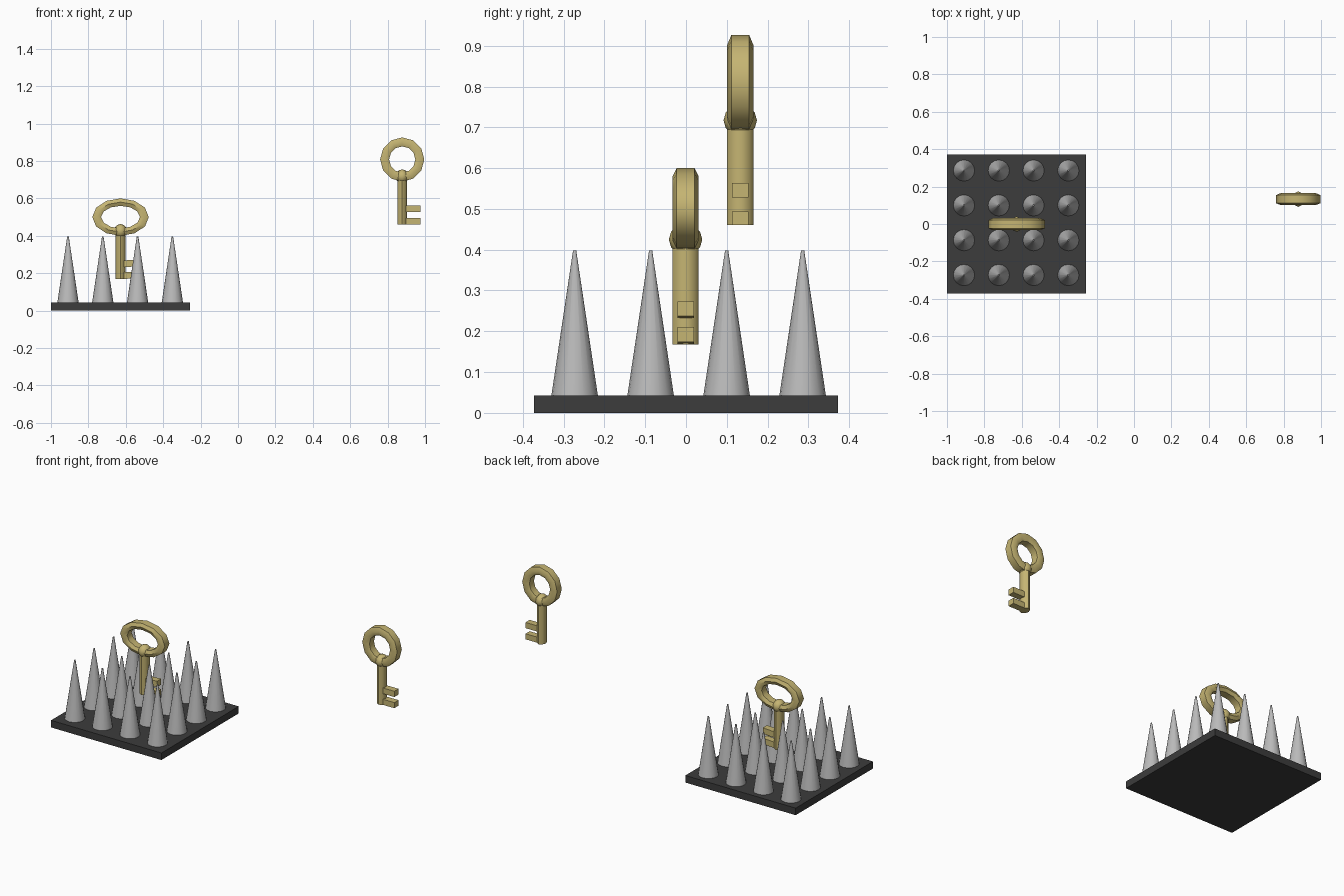
import bpy, bmesh, math
from mathutils import Matrix, Vector

if "Cube" in bpy.data.objects:
    bpy.data.objects.remove(bpy.data.objects["Cube"])


def material(name, col):
    m = bpy.data.materials.new(name)
    m.diffuse_color = (*col, 1)
    m.use_nodes = True
    m.node_tree.nodes["Principled BSDF"].inputs["Base Color"].default_value = m.diffuse_color
    return m


GOLD = material("brass", (0.56, 0.46, 0.17))
DARK = material("dark_plate", (0.045, 0.045, 0.045))
STEEL = material("spike_steel", (0.5, 0.5, 0.5))


def finish(name, bm, mat, angle=None):
    bmesh.ops.recalc_face_normals(bm, faces=bm.faces)
    me = bpy.data.meshes.new(name)
    bm.to_mesh(me)
    bm.free()
    ob = bpy.data.objects.new(name, me)
    bpy.context.collection.objects.link(ob)
    me.materials.append(mat)
    if angle:
        bpy.ops.object.select_all(action='DESELECT')
        ob.select_set(True)
        bpy.context.view_layer.objects.active = ob
        bpy.ops.object.shade_smooth_by_angle(angle=math.radians(angle))
    return ob


def box(name, lo, hi, mat, lift=0):
    bm = bmesh.new()
    lo, hi = Vector(lo), Vector(hi)
    bmesh.ops.create_cube(bm, size=1, matrix=Matrix.LocRotScale((lo + hi) / 2, None, hi - lo))
    for v in bm.verts:  # raise the free end slightly for a leaning tooth
        if v.co.x > (lo.x + hi.x) / 2:
            v.co.z += lift
    return finish(name, bm, mat)


def ring(name, c, rx, rz, tx, tz, segs=12):
    # hexagonal tube swept round an ellipse in the xz plane
    section = [(0, .022), (-.5, .032), (-1, .022), (-1, -.022), (-.5, -.032), (0, -.022)]
    bm = bmesh.new()
    loops = []
    for i in range(segs):
        a = 2 * math.pi * i / segs + math.pi / 2
        loops.append([bm.verts.new((c[0] + math.cos(a) * (rx + s * tx), c[1] + y,
                                    c[2] + math.sin(a) * (rz + s * tz))) for s, y in section])
    for i in range(segs):
        p, q = loops[i], loops[(i + 1) % segs]
        for j in range(6):
            k = (j + 1) % 6
            bm.faces.new((p[j], p[k], q[k], q[j]))
    return finish(name, bm, GOLD, 50)


def key(tag, x, y, bottom, collar_z, ring_z, rx, rz, tx, tz, teeth, lift):
    ring(tag + "_bow", (x, y, ring_z), rx, rz, tx, tz)
    # shaft
    bm = bmesh.new()
    h = collar_z - bottom
    bmesh.ops.create_cone(bm, cap_ends=True, segments=8, radius1=1, radius2=1, depth=1,
                          matrix=Matrix.LocRotScale((x, y, bottom + h / 2), None, (.026, .032, h)))
    finish(tag + "_shaft", bm, GOLD, 50)
    # collar
    bm = bmesh.new()
    bmesh.ops.create_uvsphere(bm, u_segments=8, v_segments=6, radius=1,
                              matrix=Matrix.LocRotScale((x, y, collar_z), None, (.035, .041, .038)))
    finish(tag + "_collar", bm, GOLD, 50)
    # teeth
    for i, (z0, z1) in enumerate(teeth):
        box(f"{tag}_tooth_{i}", (x, y - .02, z0), (x + .097, y + .02, z1), GOLD, lift)


# spiked plate
box("plate", (-1, -.372, 0), (-.256, .372, .043), DARK)
for i in range(4):
    for j in range(4):
        bm = bmesh.new()
        bmesh.ops.create_cone(bm, cap_ends=True, segments=16, radius1=.057, radius2=.004, depth=.355,
                              matrix=Matrix.Translation((-.909 + .186 * i, -.273 + .1863 * j, .22)))
        finish(f"spike_{i}_{j}", bm, STEEL, 40)

# key standing among the spikes, and the floating key
key("oval_key", -.628, -.001, .168, .425, .5, .151, .1, .047, .04, [(.168, .204), (.231, .267)], .006)
key("round_key", .878, .133, .46, .717, .808, .118, .118, .048, .048, [(.46, .494), (.528, .563)], 0)
